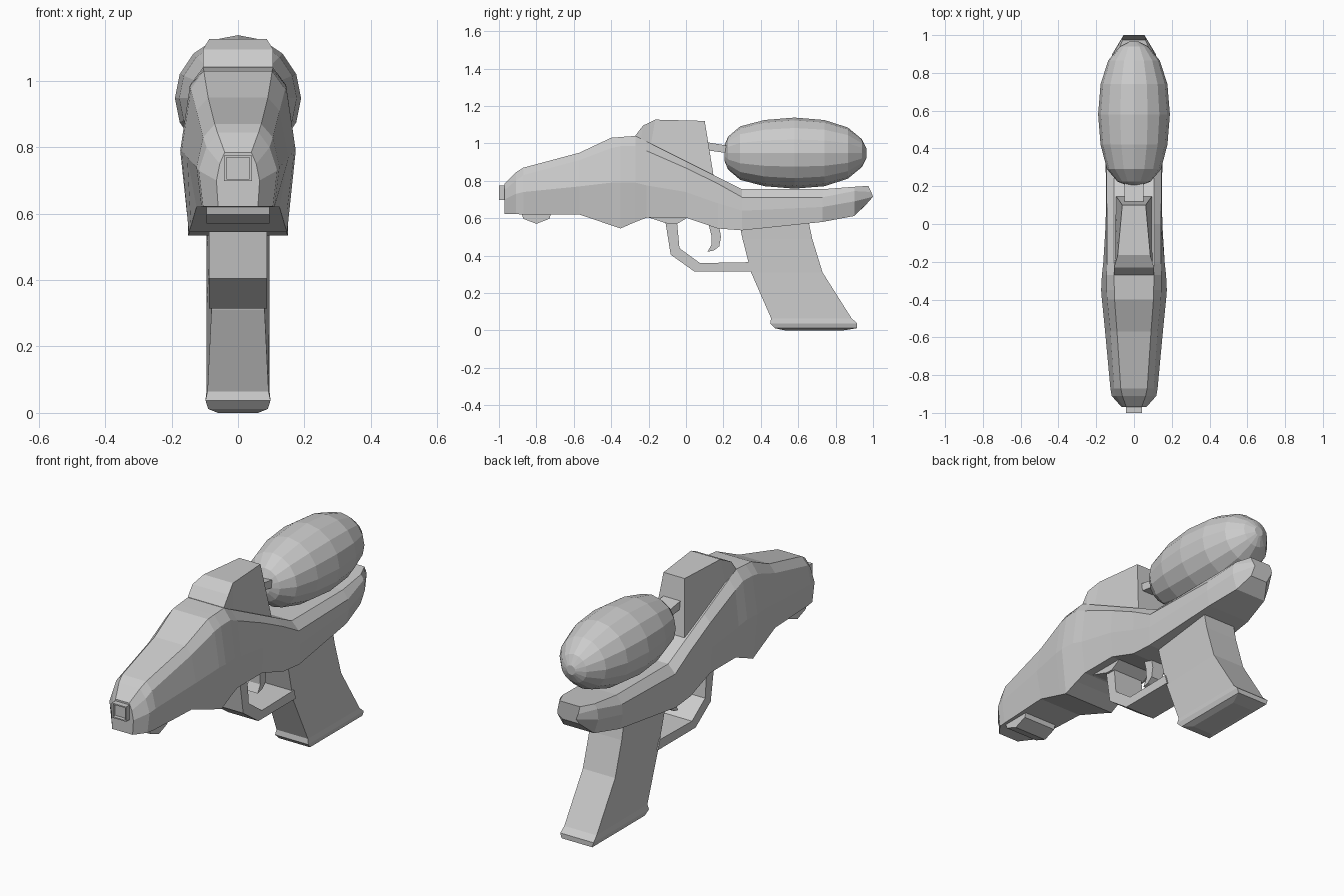
import bpy, bmesh, math


def make(name, rings, closed=False):
    """Skin a list of equal-sized rings, capping the ends unless closed."""
    bm = bmesh.new()
    vs = [[bm.verts.new(p) for p in r] for r in rings]
    n = len(rings[0])
    pairs = list(zip(vs, vs[1:])) + ([(vs[-1], vs[0])] if closed else [])
    for a, b in pairs:
        for i in range(n):
            j = (i + 1) % n
            bm.faces.new((a[i], a[j], b[j], b[i]))
    if not closed:
        bm.faces.new(vs[0])
        bm.faces.new(vs[-1])
    bmesh.ops.recalc_face_normals(bm, faces=bm.faces)
    me = bpy.data.meshes.new(name)
    bm.to_mesh(me)
    bm.free()
    ob = bpy.data.objects.new(name, me)
    bpy.context.collection.objects.link(ob)
    return ob


def plate(name, outline, w):
    """Extrude a side profile (y, z) across x from -w to w."""
    return make(name, [[(x, y, z) for y, z in outline] for x in (-w, w)])


def mirror_ring(half):
    """Complete a half section of (x, y, z) points across x = 0."""
    return half + [(-x, y, z) for x, y, z in reversed(half)]


# Main body: y, then (half width, z) for bottom, middle, shoulder, top
sections = [
    (-0.97, .060, .622, .065, .70, .055, .75, .040, .785),
    (-0.91, .105, .622, .118, .73, .095, .80, .062, .845),
    (-0.87, .110, .620, .125, .74, .105, .83, .070, .870),
    (-0.57, .125, .620, .153, .77, .125, .91, .090, .950),
    (-0.40, .142, .562, .170, .79, .142, .975, .103, .1030 * 10),
    (-0.35, .148, .545, .174, .79, .145, .985, .104, 1.034),
    (-0.27, .145, .580, .170, .79, .145, .987, .106, 1.040),
    (-0.21, .143, .603, .163, .775, .143, .960, .106, 1.010),
    (0.00, .143, .603, .150, .74, .143, .868, .106, .905),
    (0.17, .146, .545, .148, .68, .145, .785, .106, .820),
    (0.30, .150, .535, .150, .64, .147, .712, .106, .755),
    (0.73, .125, .580, .140, .66, .135, .712, .105, .755),
    (0.90, .090, .612, .115, .69, .110, .745, .092, .768),
]
rings = [mirror_ring([(s[k], s[0], s[k + 1]) for k in (1, 3, 5, 7)]) for s in sections]
# Pinched tail tip
rings.append(mirror_ring([(.050, .965, .675), (.055, 1.0, .715),
                          (.060, .99, .74), (.060, .975, .773)]))
make("body", rings)

# Square nozzle with a recessed bore
def square(y, h):
    return [(sx * h, y, .737 + sz * h * .93)
            for sx, sz in ((-1, -1), (1, -1), (1, 1), (-1, 1))]


make("nozzle", [square(-.94, .042), square(-1.0, .042), square(-1.0, .035), square(-.98, .035)])

# Chin bump under the nose and ridge ahead of the guard
plate("chin", [(-.88, .63), (-.87, .597), (-.80, .57), (-.73, .597), (-.72, .63)], .095)
plate("guard_root", [(-.22, .61), (-.09, .568), (-.05, .568), (.02, .61)], .10)

# Raised rear housing: y/z side profile split into bottom and top widths
housing = [
    (-.27, 1.03, .106, -.27, 1.042, .106),
    (-.25, .95, .106, -.23, 1.095, .106),
    (-.20, .92, .106, -.165, 1.127, .086),
    (.155, .78, .100, .10, 1.12, .062),
]
make("rear_housing", [mirror_ring([(w0, y0, z0), (w1, y1, z1)])
                      for y0, z0, w0, y1, z1, w1 in housing])

# Tank: 16-sided lathe along y
profile = [(.207, .045), (.225, .088), (.29, .143), (.42, .177), (.58, .19),
           (.74, .177), (.865, .137), (.94, .075), (.965, .025)]
make("tank", [[(r * math.cos(math.tau * i / 16), y, .948 + r * math.sin(math.tau * i / 16))
               for i in range(16)] for y, r in profile])

# Feed pipe joining housing and tank
plate("feed_pipe", [(.10, .965), (.24, .945), (.24, .985), (.10, 1.008)], .05)

# Grip with flared base: z, front y, back y, half widths front and back
grip = [
    (0, .53, .84, .06, .06), (.012, .475, .915, .09, .09),
    (.038, .45, .915, .098, .098), (.065, .455, .885, .092, .095),
    (.31, .348, .73, .080, .095), (.49, .302, .675, .085, .095),
    (.57, .285, .655, .088, .095),
]
make("grip", [[(-wf, f, z), (wf, f, z), (wb, b, z + (.015 if z > .5 else 0)),
               (-wb, b, z + (.015 if z > .5 else 0))] for z, f, b, wf, wb in grip])

# Trigger guard and trigger
plate("trigger_guard", [(-.11, .58), (-.082, .405), (.045, .315), (.36, .315),
                        (.345, .365), (.075, .36), (-.035, .44), (-.048, .58)], .088)
plate("trigger", [(.12, .57), (.135, .51), (.137, .46), (.115, .42), (.15, .428),
                  (.178, .45), (.187, .50), (.175, .57)], .035)
